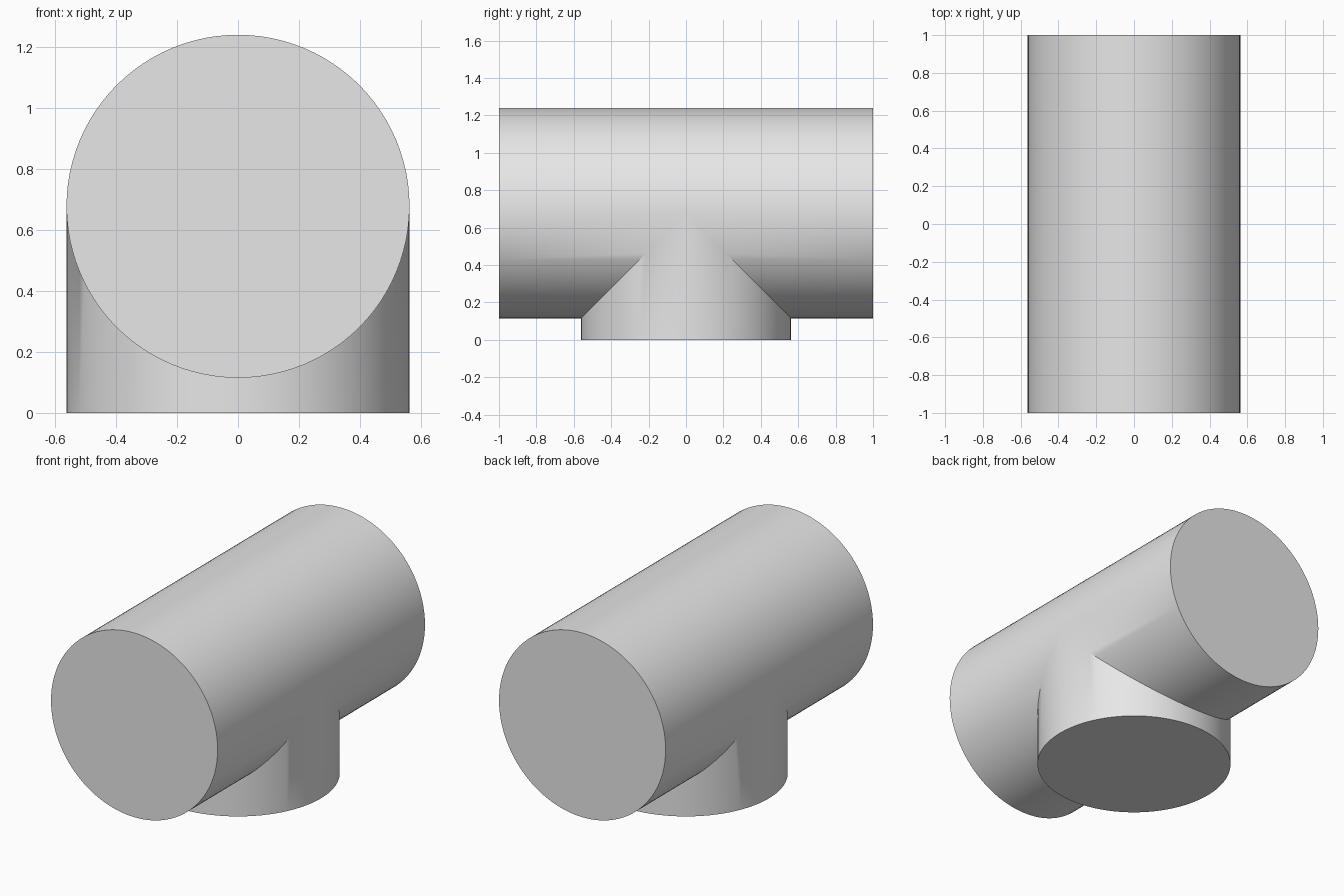
import bpy
import bmesh
from math import cos, sin, pi, radians

cube = bpy.data.objects.get("Cube")
if cube:
    bpy.data.objects.remove(cube, do_unlink=True)

RADIUS = 0.5625      # shared by the main pipe and the branch
AXIS_Z = 0.6775      # height of the main pipe's axis
HALF_LENGTH = 1.0
SIDES = 96

grey = bpy.data.materials.new("light grey")
grey.use_nodes = True
colour = (0.8, 0.8, 0.8, 1)
grey.diffuse_color = colour
grey.node_tree.nodes["Principled BSDF"].inputs["Base Color"].default_value = colour

bm = bmesh.new()


def build_half(side):
    """Half of the tee: end cap, main pipe wall, mitred branch wall."""
    end, seam, base = [], [], []
    for i in range(SIDES):
        a = 2 * pi * i / SIDES
        x, z = RADIUS * cos(a), AXIS_Z + RADIUS * sin(a)
        # the lower half stops where it meets the branch
        y = side * RADIUS * max(0, -sin(a))
        end.append(bm.verts.new((x, side * HALF_LENGTH, z)))
        seam.append(bm.verts.new((x, y, z)))
        if i == 0 or i >= SIDES // 2:
            base.append(bm.verts.new((x, y, 0)))

    # main pipe wall and its end cap
    for i in range(SIDES):
        j = (i + 1) % SIDES
        bm.faces.new((end[i], end[j], seam[j], seam[i]))
    bm.faces.new(end)

    # branch wall below the seam and half of its bottom cap
    rim = base[1:] + base[:1]
    upper = seam[SIDES // 2:] + seam[:1]
    for i in range(len(rim) - 1):
        bm.faces.new((rim[i], rim[i + 1], upper[i + 1], upper[i]))
    bm.faces.new(rim)


for side in (-1, 1):
    build_half(side)

# weld the halves and join the bottom cap into one face
bmesh.ops.remove_doubles(bm, verts=bm.verts, dist=0.0001)
bottom = [f for f in bm.faces if all(v.co.z < 0.001 for v in f.verts)]
bmesh.ops.dissolve_faces(bm, faces=bottom)
bmesh.ops.recalc_face_normals(bm, faces=bm.faces)

mesh = bpy.data.meshes.new("pipe_tee")
bm.to_mesh(mesh)
bm.free()
mesh.materials.append(grey)
tee = bpy.data.objects.new("pipe_tee", mesh)
bpy.context.collection.objects.link(tee)

# smooth walls, crisp rims and seams
bpy.ops.object.select_all(action="DESELECT")
tee.select_set(True)
bpy.context.view_layer.objects.active = tee
bpy.ops.object.shade_smooth_by_angle(angle=radians(30))
